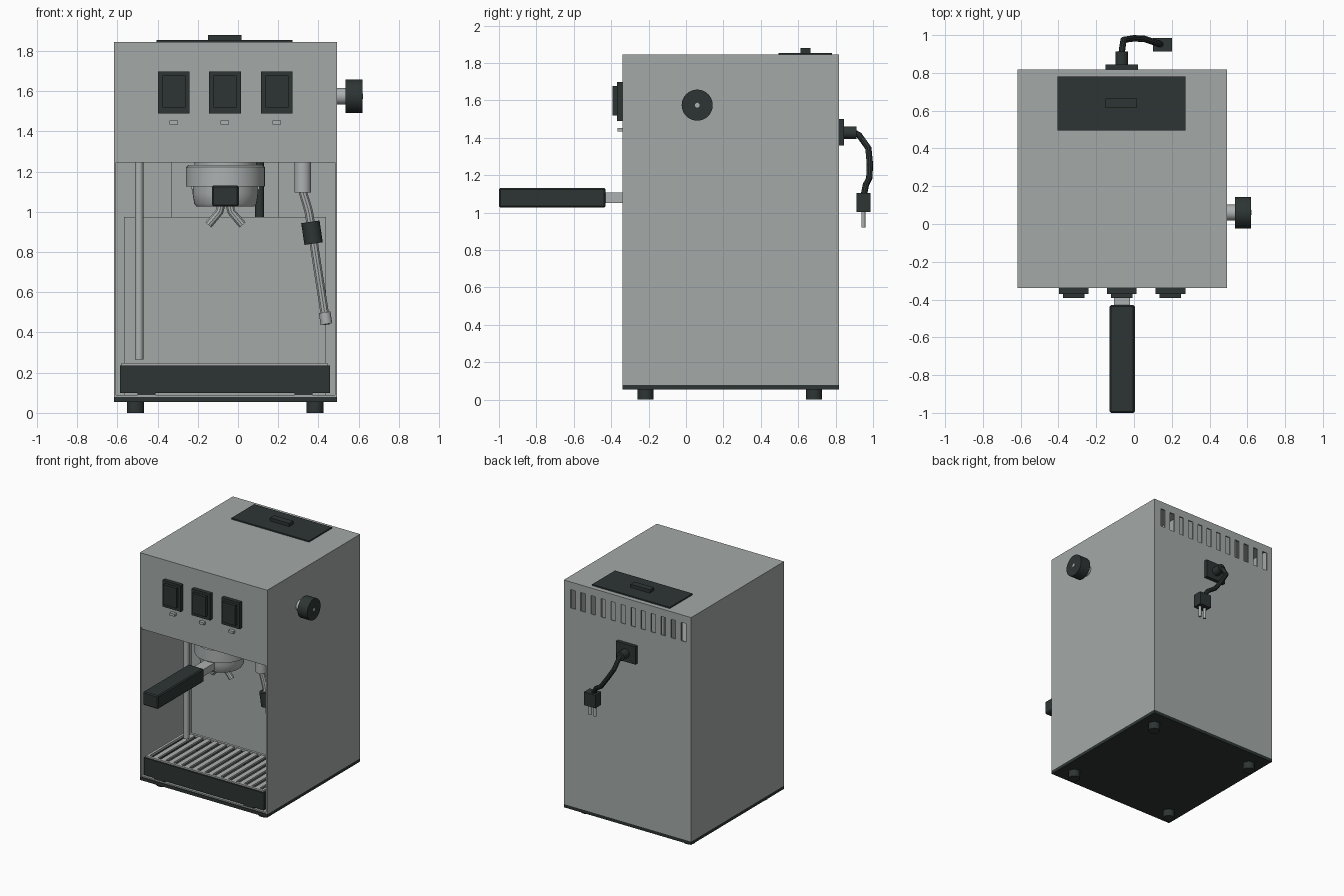
import bpy, bmesh, math
from mathutils import Vector, Matrix

if "Cube" in bpy.data.objects:
    bpy.data.objects.remove(bpy.data.objects["Cube"])


def material(name, rgb):
    m = bpy.data.materials.new(name)
    m.diffuse_color = (*rgb, 1)
    m.use_nodes = True
    m.node_tree.nodes["Principled BSDF"].inputs["Base Color"].default_value = m.diffuse_color
    return m


STEEL = material("brushed steel", (0.37, 0.40, 0.39))
CHROME = material("polished steel", (0.42, 0.44, 0.44))
DARK = material("dark plastic", (0.026, 0.036, 0.034))


def finish(name, bm, mat, smooth=False):
    bmesh.ops.recalc_face_normals(bm, faces=bm.faces)
    me = bpy.data.meshes.new(name)
    bm.to_mesh(me)
    bm.free()
    me.materials.append(mat)
    if smooth:
        me.shade_smooth()
        me.set_sharp_from_angle(angle=math.radians(35))
    ob = bpy.data.objects.new(name, me)
    bpy.context.collection.objects.link(ob)
    return ob


def add_box(bm, x, y, z):
    size = (x[1] - x[0], y[1] - y[0], z[1] - z[0])
    mid = Vector((x[0] + x[1], y[0] + y[1], z[0] + z[1])) / 2
    bmesh.ops.create_cube(bm, size=1, matrix=Matrix.Translation(mid) @ Matrix.Diagonal((*size, 1)))


def boxes(name, mat, *parts, bevel=0):
    bm = bmesh.new()
    for p in parts:
        add_box(bm, *p)
    if bevel:
        bmesh.ops.bevel(bm, geom=bm.edges[:], offset=bevel, segments=1, affect='EDGES')
    return finish(name, bm, mat)


def cyl(name, mat, a, b, r, r2=None, n=32):
    a, b = Vector(a), Vector(b)
    d = b - a
    bm = bmesh.new()
    rot = Vector((0, 0, 1)).rotation_difference(d).to_matrix().to_4x4()
    bmesh.ops.create_cone(bm, cap_ends=True, segments=n, radius1=r, radius2=r if r2 is None else r2,
                          depth=d.length, matrix=Matrix.Translation((a + b) / 2) @ rot)
    return finish(name, bm, mat, True)


def lathe(name, mat, cx, cy, profile, n=40):
    bm = bmesh.new()
    vs = [bm.verts.new((cx + r, cy, z)) for r, z in profile]
    es = [bm.edges.new(p) for p in zip(vs, vs[1:])]
    bmesh.ops.spin(bm, geom=vs + es, cent=(cx, cy, 0), axis=(0, 0, 1), angle=math.tau, steps=n)
    bmesh.ops.remove_doubles(bm, verts=bm.verts, dist=1e-5)
    return finish(name, bm, mat, True)


def tube(name, mat, pts, r):
    cu = bpy.data.curves.new(name, 'CURVE')
    cu.dimensions = '3D'
    cu.bevel_depth, cu.bevel_resolution, cu.use_fill_caps = r, 3, True
    sp = cu.splines.new('POLY')
    sp.points.add(len(pts) - 1)
    for q, p in zip(sp.points, pts):
        q.co = (*p, 1)
    tmp = bpy.data.objects.new(name + "_path", cu)
    bpy.context.collection.objects.link(tmp)
    me = bpy.data.meshes.new_from_object(tmp.evaluated_get(bpy.context.evaluated_depsgraph_get()))
    bpy.data.objects.remove(tmp)
    bm = bmesh.new()
    bm.from_mesh(me)
    return finish(name, bm, mat, True)


L, R, F, B, TOP = -0.617, 0.493, -0.34, 0.817, 1.845
CX, T = -0.0625, 0.01

# Housing: thin sheet shell, open at the lower front
boxes("housing_sides", STEEL,
      ((L, L + T), (F, B), (0.08, TOP)), ((R - T, R), (F, B), (0.08, TOP)))
boxes("housing_top", STEEL, ((L + T, R - T), (F, B), (TOP - T, TOP)))
boxes("housing_floor", STEEL, ((L + T, R - T), (F + 0.005, B - T), (0.08, 0.09)))
boxes("alcove_ceiling", STEEL, ((L + T, R - T), (F + 0.005, B - T), (1.245, 1.26)))
boxes("front_panel", STEEL, ((L + T, R - T), (F, F + T), (1.26, TOP - T)))

# Back panel with a row of vent slots cut through
back = boxes("back_panel", STEEL, ((L + T, R - T), (B - T, B), (0.08, TOP - T)))
slots = [((x - 0.02, x + 0.02), (B - 0.05, B + 0.05), (1.64, 1.785))
         for x in (-0.55 + 0.0875 * i for i in range(12))]
cutter = boxes("vent_cutter", STEEL, *slots)
cutter.hide_render = True
mod = back.modifiers.new("vents", 'BOOLEAN')
mod.operation, mod.object, mod.solver = 'DIFFERENCE', cutter, 'EXACT'
bpy.context.view_layer.objects.active = back
bpy.ops.object.modifier_apply(modifier=mod.name)
bpy.data.objects.remove(cutter)

# Base plate and feet
boxes("base_plate", DARK, ((L, R), (F, B), (0.055, 0.08)))
for x in (-0.51, 0.383):
    for y in (-0.216, 0.685):
        cyl("foot", DARK, (x, y, 0), (x, y, 0.055), 0.043)

# Water tank, filler neck and hose at the back of the alcove
boxes("water_tank", STEEL, ((-0.567, 0.438), (0.23, 0.78), (0.09, 0.975)))
boxes("filler_neck", STEEL, ((-0.333, 0.205), (0.52, 0.75), (0.975, TOP - T)))
cyl("tank_hose", DARK, (0.107, 0.36, 0.97), (0.107, 0.36, 1.245), 0.023, n=16)

# Tank lid with grip
boxes("tank_lid", DARK, ((-0.405, 0.272), (0.495, 0.78), (TOP, 1.855)))
boxes("lid_grip", DARK, ((-0.15, 0.017), (0.613, 0.665), (1.855, 1.88)))

# Drip tray: open dark box with small feet, and a barred grille on top
tx, ty = (-0.587, 0.458), (-0.333, 0.2)
boxes("drip_tray", DARK,
      (tx, ty, (0.1, 0.12)),
      (tx, (ty[0], ty[0] + 0.015), (0.12, 0.235)),
      (tx, (ty[1] - 0.015, ty[1]), (0.12, 0.235)),
      ((tx[0], tx[0] + 0.015), (ty[0] + 0.015, ty[1] - 0.015), (0.12, 0.235)),
      ((tx[1] - 0.015, tx[1]), (ty[0] + 0.015, ty[1] - 0.015), (0.12, 0.235)),
      ((-0.5, -0.41), ty, (0.09, 0.1)), ((0.28, 0.37), ty, (0.09, 0.1)))
gx, gy, gz = (-0.58, 0.445), (-0.32, 0.19), (0.228, 0.247)
boxes("grille_frame", CHROME,
      (gx, (gy[0], gy[0] + 0.02), gz), (gx, (gy[1] - 0.02, gy[1]), gz),
      ((gx[0], gx[0] + 0.02), (gy[0] + 0.02, gy[1] - 0.02), gz),
      ((gx[1] - 0.02, gx[1]), (gy[0] + 0.02, gy[1] - 0.02), gz))
step = (gx[1] - gx[0]) / 15
boxes("grille_bars", CHROME,
      *[((gx[0] + step * i - 0.019, gx[0] + step * i + 0.019), (gy[0] + 0.02, gy[1] - 0.02), (0.23, 0.244))
        for i in range(1, 15)])

# Drain pipe on the left of the alcove
cyl("drain_pipe", CHROME, (-0.492, 0.06, 0.265), (-0.492, 0.06, 1.245), 0.021, n=20)

# Group head and portafilter
GY = -0.11
lathe("group_head", CHROME, CX, GY,
      [(0, 1.245), (0.155, 1.245), (0.155, 1.232), (0.185, 1.232), (0.197, 1.222),
       (0.197, 1.127), (0.172, 1.127), (0.172, 1.15), (0, 1.15)])
lathe("portafilter_basket", CHROME, CX, GY,
      [(0, 1.148), (0.163, 1.148), (0.163, 1.09), (0.155, 1.04), (0.145, 1.027), (0, 1.027)])
boxes("portafilter_lugs", CHROME,
      ((CX - 0.17, CX - 0.14), (GY - 0.03, GY + 0.03), (1.11, 1.145)),
      ((CX + 0.14, CX + 0.17), (GY - 0.03, GY + 0.03), (1.11, 1.145)))
boxes("portafilter_neck", CHROME, ((-0.105, -0.02), (-0.45, GY - 0.1), (1.052, 1.107)))
boxes("portafilter_handle", DARK, ((-0.13, 0.004), (-1.0, -0.43), (1.027, 1.132)), bevel=0.008)
for s in (-1, 1):
    tube("spout", CHROME, [(CX + s * 0.02, GY, 1.04), (CX + s * 0.03, GY, 1.0),
                           (CX + s * 0.085, GY, 0.935)], 0.021)

# Steam wand
WY = -0.17
cyl("wand_mount", CHROME, (0.322, WY, 1.095), (0.322, WY, 1.245), 0.042)
tube("wand_pipe", CHROME, [(0.322, WY, 1.12), (0.325, WY, 1.09), (0.338, WY, 1.05),
                           (0.352, WY, 1.0), (0.362, WY, 0.94), (0.435, WY, 0.47)], 0.022)
cyl("wand_grip", DARK, (0.36, WY, 0.95), (0.376, WY, 0.842), 0.046, n=24)
cyl("wand_tip", CHROME, (0.431, WY, 0.5), (0.44, WY, 0.442), 0.029)
cyl("wand_hole", DARK, (0.44, WY, 0.443), (0.4405, WY, 0.439), 0.014, n=16)

# Rocker switches with indicator lights below
for x in (-0.319, -0.065, 0.193):
    boxes("switch_frame", DARK, ((x - 0.079, x + 0.079), (-0.37, F), (1.49, 1.698)))
    boxes("switch_rocker", DARK, ((x - 0.057, x + 0.057), (-0.393, -0.37), (1.52, 1.678)))
    boxes("indicator_light", CHROME, ((x - 0.021, x + 0.021), (-0.365, F), (1.435, 1.454)))

# Steam knob on the right side
KY, KZ = 0.06, 1.575
cyl("knob_shaft", CHROME, (R - 0.02, KY, KZ), (0.536, KY, KZ), 0.042)
cyl("knob", DARK, (0.535, KY, KZ), (0.619, KY, KZ), 0.083, n=40)
cyl("knob_dot", CHROME, (0.618, KY, KZ), (0.621, KY, KZ), 0.013, n=16)

# Power cord on the back
boxes("cord_plate", DARK, ((-0.15, 0.02), (B, 0.845), (1.36, 1.5)))
cyl("cord_sleeve", DARK, (-0.065, 0.84, 1.428), (-0.065, 0.912, 1.428), 0.034, n=24)
tube("power_cord", DARK, [(-0.065, 0.9, 1.428), (-0.063, 0.925, 1.415), (-0.055, 0.975, 1.345),
                          (0.0, 0.983, 1.26), (0.055, 0.98, 1.185), (0.11, 0.962, 1.15),
                          (0.145, 0.95, 1.09)], 0.017)
boxes("plug", DARK, ((0.1, 0.2), (0.912, 0.986), (1.003, 1.105)))
for x in (0.128, 0.172):
    cyl("plug_pin", CHROME, (x, 0.948, 0.92), (x, 0.948, 1.01), 0.011, n=12)
